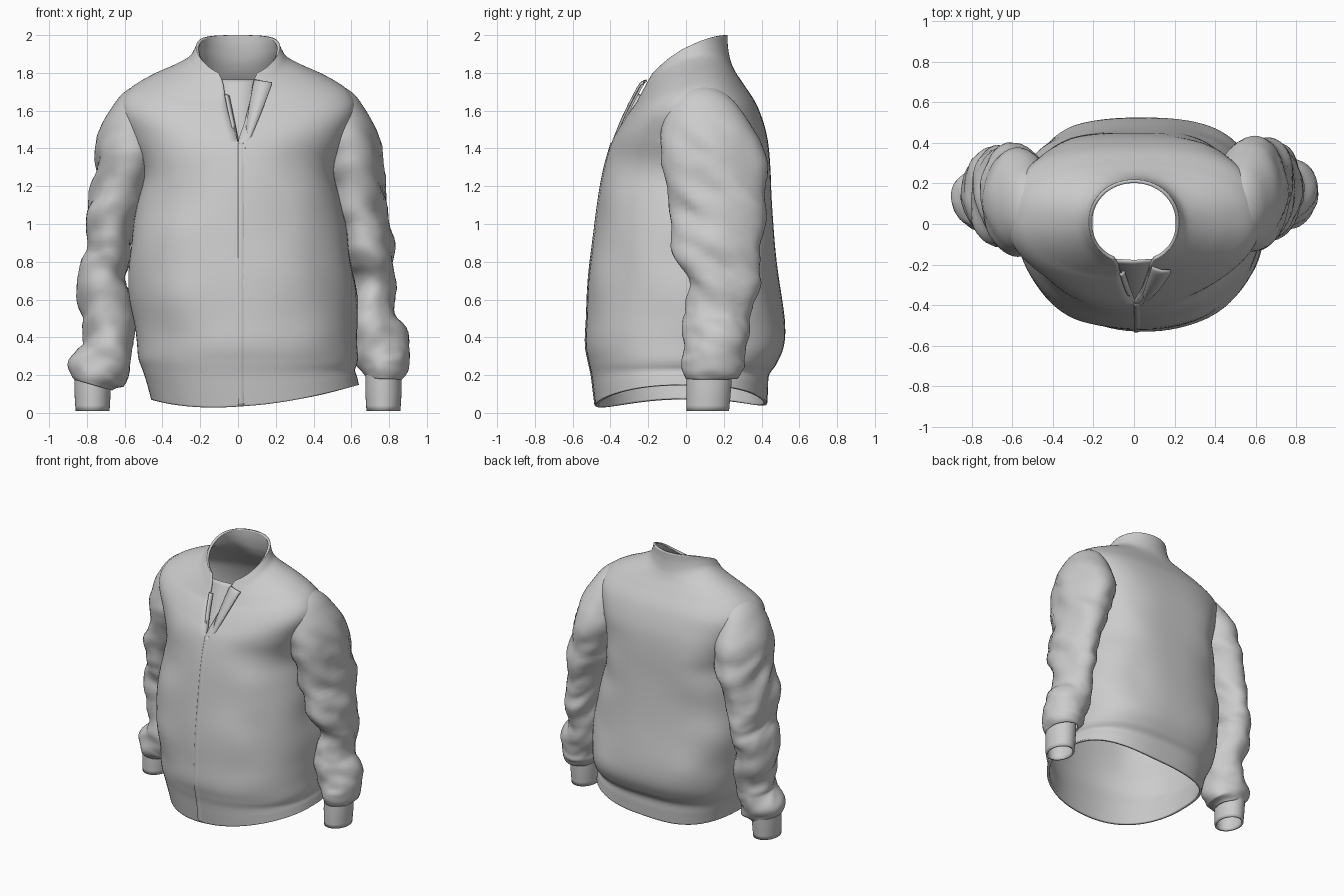
import bpy
import bmesh
import math
from mathutils import Vector, noise
from mathutils.bvhtree import BVHTree

cube = bpy.data.objects.get("Cube")
if cube:
    bpy.data.objects.remove(cube)

cloth = bpy.data.materials.new("grey cloth")
cloth.use_nodes = True
GREY = (0.6, 0.6, 0.6, 1)
cloth.diffuse_color = GREY
cloth.node_tree.nodes["Principled BSDF"].inputs["Base Color"].default_value = GREY


def resample(rows, steps):
    """Catmull-Rom interpolation of rows of numbers."""
    out = []
    last = len(rows) - 1
    for i in range(last):
        a, b, c, d = (rows[max(i - 1, 0)], rows[i], rows[i + 1], rows[min(i + 2, last)])
        for k in range(steps):
            t = k / steps
            out.append([q + 0.5 * t * (r - p + t * (2 * p - 5 * q + 4 * r - s
                        + t * (3 * (q - r) + s - p)))
                        for p, q, r, s in zip(a, b, c, d)])
    return out + [list(rows[-1])]


def sheet(rings, closed):
    """Join rings of points into a surface."""
    bm = bmesh.new()
    grid = [[bm.verts.new(p) for p in ring] for ring in rings]
    count = len(grid[0])
    for low, high in zip(grid, grid[1:]):
        for j in range(count if closed else count - 1):
            k = (j + 1) % count
            bm.faces.new((low[j], low[k], high[k], high[j]))
    bmesh.ops.remove_doubles(bm, verts=bm.verts, dist=0.0005)
    return bm


def buried(face, trees, depth=0.022):
    """Tell whether a face lies well inside one of the other surfaces."""
    p = face.calc_center_median()
    for tree in trees:
        near, normal = tree.find_nearest(p)[:2]
        if (p - near).dot(normal) < -depth:
            return True
    return False


def sew(name, bm, thickness, trees=()):
    """Trim the surface where it enters other parts and make it an object."""
    hidden = [f for f in bm.faces if buried(f, trees)]
    bmesh.ops.delete(bm, geom=hidden, context="FACES")
    mesh = bpy.data.meshes.new(name)
    bm.to_mesh(mesh)
    bm.free()
    mesh.materials.append(cloth)
    obj = bpy.data.objects.new(name, mesh)
    bpy.context.collection.objects.link(obj)
    solid = obj.modifiers.new("thickness", "SOLIDIFY")
    solid.thickness = thickness
    solid.offset = -1
    bpy.ops.object.select_all(action="DESELECT")
    obj.select_set(True)
    bpy.context.view_layer.objects.active = obj
    bpy.ops.object.shade_smooth_by_angle(angle=math.radians(50))


def body_ring(row, columns=96):
    """Ring around the body, starting and ending at the front opening."""
    zf, zs, zb, cx, hw, yf, yb, gap = row
    points = []
    slit = math.asin(min(max(gap, 0) / hw, 1))
    # the back is squarer than the front, most of all at the shoulder blades
    square = 0.74 - 0.12 * max(0, 1 - abs(zs - 1.3) / 0.3) + max(0, min(0.24, zs - 1.6))
    for j in range(columns + 1):
        a = -math.pi / 2 + slit + (2 * math.pi - 2 * slit) * j / columns
        s, c = math.sin(a), math.cos(a)
        power = square if s > 0 else 0.93
        x = cx + hw * math.copysign(abs(c) ** power, c)
        y = (yf + yb) / 2 + (yb - yf) / 2 * math.copysign(abs(s) ** power, s)
        z = zs + (zb - zf) / 2 * s + ((zb + zf) / 2 - zs) * s * s
        # the hem rides up on the left
        z += c * 0.07 * max(0, 1 - z / 0.25)
        # soft drape, fading out towards collar and hem
        fade = max(0, min(1, (z - 0.25) * 4, (1.6 - z) * 4)) * min(1, 6 * (1 - abs(s)) + 0.3)
        n = noise.noise(Vector((x * 3, y * 3, z * 4))) * 0.02 * fade
        points.append(Vector((x + n * c, y + n * s, z)))
    return points


# Body sections: front z, side z, back z, centre x, half width, front y, back y, opening
BODY = [(0.04, 0.11, 0.05, 0.09, 0.55, -0.48, 0.43, 0),
        (0.12, 0.17, 0.13, 0.075, 0.555, -0.49, 0.435, 0),
        (0.2, 0.22, 0.2, 0.06, 0.56, -0.5, 0.44, 0),
        (0.27, 0.28, 0.26, 0.055, 0.58, -0.515, 0.48, 0),
        (0.36, 0.36, 0.36, 0.05, 0.585, -0.53, 0.52, 0),
        (0.5, 0.5, 0.5, 0.04, 0.59, -0.525, 0.52, 0),
        (0.8, 0.8, 0.8, 0.01, 0.59, -0.505, 0.48, 0),
        (1.1, 1.1, 1.1, 0, 0.54, -0.47, 0.455, 0),
        (1.28, 1.28, 1.3, 0, 0.51, -0.435, 0.445, 0),
        (1.43, 1.46, 1.48, 0, 0.58, -0.395, 0.425, 0),
        (1.53, 1.61, 1.63, 0, 0.625, -0.34, 0.375, 0.025),
        (1.6, 1.7, 1.74, 0, 0.585, -0.295, 0.305, 0.042),
        (1.64, 1.77, 1.8, 0, 0.475, -0.265, 0.265, 0.052),
        (1.67, 1.83, 1.84, 0, 0.34, -0.25, 0.245, 0.06),
        (1.7, 1.87, 1.88, 0, 0.265, -0.235, 0.232, 0.066),
        (1.74, 1.91, 1.94, 0, 0.235, -0.215, 0.222, 0.075),
        (1.78, 1.94, 2, 0, 0.222, -0.195, 0.22, 0.095)]


def tube(rows, side, folds, columns=48):
    """Elliptic rings square to a path lying in planes of constant depth."""
    centres = [Vector((r[0], 0, r[2])) for r in rows]
    rings = []
    for i, (x, y, z, rx, ry) in enumerate(rows):
        t = (centres[min(i + 1, len(rows) - 1)] - centres[max(i - 1, 0)]).normalized()
        out = Vector((-t.z, 0, t.x))
        ring = []
        for j in range(columns):
            a = 2 * math.pi * j / columns
            d = out * math.cos(a) * rx + Vector((0, math.sin(a) * ry, 0))
            p = Vector((x, y, z)) + d
            # slanting creases that ring the sleeve
            q = Vector((p.x * 4 + side * 7, p.y * 4, p.z * 8 + p.y * 4))
            n = noise.noise(q) + 0.5 * (0.3 - abs(noise.noise(q * 1.6)))
            p += d.normalized() * n * folds * max(0, min(1, (i - 8) / 10))
            p.x *= side
            ring.append(p)
        rings.append(ring if side < 0 else ring[::-1])
    return rings


# Sleeve sections: centre x, y, z, radius across, radius in depth
LEFT = [(0.465, 0.07, 1.68, 0.085, 0.13),
        (0.52, 0.09, 1.6, 0.135, 0.2),
        (0.565, 0.13, 1.43, 0.175, 0.265),
        (0.615, 0.17, 1.22, 0.16, 0.265),
        (0.66, 0.17, 1.0, 0.14, 0.245),
        (0.705, 0.17, 0.82, 0.125, 0.225),
        (0.72, 0.2, 0.69, 0.105, 0.185),
        (0.71, 0.17, 0.5, 0.115, 0.18),
        (0.75, 0.16, 0.36, 0.145, 0.17),
        (0.77, 0.145, 0.25, 0.13, 0.165),
        (0.77, 0.125, 0.18, 0.1, 0.125)]
RIGHT = [(0.465, 0.07, 1.68, 0.085, 0.13),
         (0.52, 0.08, 1.6, 0.135, 0.2),
         (0.565, 0.11, 1.43, 0.175, 0.26),
         (0.605, 0.13, 1.22, 0.155, 0.255),
         (0.675, 0.14, 1.0, 0.14, 0.24),
         (0.685, 0.155, 0.84, 0.115, 0.215),
         (0.725, 0.16, 0.7, 0.13, 0.195),
         (0.685, 0.145, 0.5, 0.14, 0.18),
         (0.69, 0.13, 0.33, 0.135, 0.165),
         (0.755, 0.115, 0.21, 0.15, 0.15),
         (0.775, 0.11, 0.15, 0.1, 0.12)]
CUFF = [(0.77, 0.125, 0.22, 0.095, 0.12),
        (0.77, 0.12, 0.12, 0.096, 0.118),
        (0.77, 0.115, 0.01, 0.09, 0.113)]

body = sheet([body_ring(r) for r in resample(BODY, 6)], False)
body_tree = BVHTree.FromBMesh(body)
sleeve_trees = []
for side, word, rows in ((1, "left", LEFT), (-1, "right", RIGHT)):
    sleeve = sheet(tube(resample(rows, 7), side, 0.03), True)
    sleeve_trees.append(BVHTree.FromBMesh(sleeve))
    sew(word + "_sleeve", sleeve, 0.012, [body_tree])
    sew(word + "_cuff", sheet(tube(resample(CUFF, 3), side, 0), True), 0.012)
sew("jacket_body", body, 0.018, sleeve_trees)

# Overlapping front edge above the closed zip
strip = []
for row in resample(BODY[:10], 4):
    middle = body_ring(row)[0]
    strip.append([Vector((x, middle.y + y, middle.z))
                  for x, y in ((0, -0.005), (0.02, -0.003), (0.05, 0.008))])
sew("front_overlap", sheet(strip, False), 0.01)

# Flat pieces at the neck: pairs of edge points, from the bottom up
NECK = {"left_lapel": [((0.03, -0.395, 1.4), (0.045, -0.4, 1.4)),
                       ((0.05, -0.325, 1.57), (0.115, -0.335, 1.57)),
                       ((0.08, -0.235, 1.74), (0.175, -0.255, 1.73)),
                       ((0.09, -0.21, 1.765), (0.18, -0.225, 1.75))],
        "right_lapel": [((-0.01, -0.395, 1.41), (0.01, -0.39, 1.41)),
                        ((-0.045, -0.325, 1.57), (-0.02, -0.31, 1.56)),
                        ((-0.07, -0.25, 1.69), (-0.045, -0.235, 1.68))],
        "inner_facing": [((-0.07, -0.37, 1.38), (0.07, -0.37, 1.38)),
                         ((-0.1, -0.275, 1.58), (0.1, -0.275, 1.58)),
                         ((-0.13, -0.18, 1.765), (0.13, -0.18, 1.765))]}
for name, edges in NECK.items():
    rows = resample([a + b for a, b in edges], 5)
    middle = Vector((0, 0.008, 0))
    sew(name, sheet([[Vector(r[:3]), (Vector(r[:3]) + Vector(r[3:])) / 2 - middle,
                      Vector(r[3:])] for r in rows], False), 0.012)
